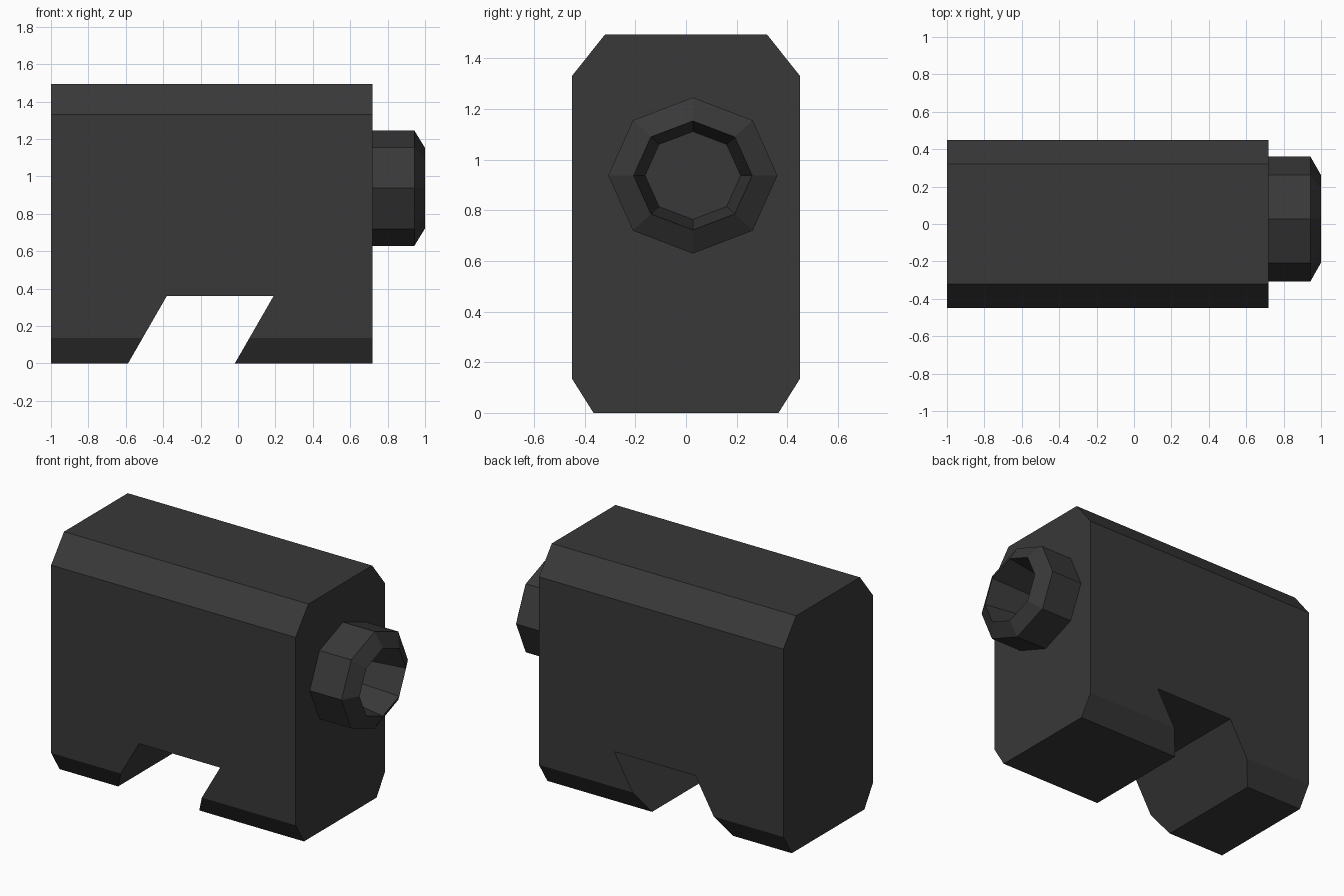
import bpy, bmesh, math

if "Cube" in bpy.data.objects:
    bpy.data.objects.remove(bpy.data.objects["Cube"])

mat = bpy.data.materials.new("charcoal")
mat.diffuse_color = (0.04, 0.04, 0.04, 1)
mat.use_nodes = True
mat.node_tree.nodes["Principled BSDF"].inputs["Base Color"].default_value = mat.diffuse_color


def loft(name, rings, closed=False):
    """Skin a list of equal-length point rings; cap the ends or join them in a loop."""
    bm = bmesh.new()
    vs = [[bm.verts.new(p) for p in r] for r in rings]
    n = len(rings[0])
    pairs = list(zip(vs, vs[1:])) + ([(vs[-1], vs[0])] if closed else [])
    for a, b in pairs:
        for i in range(n):
            j = (i + 1) % n
            bm.faces.new((a[i], a[j], b[j], b[i]))
    if not closed:
        bm.faces.new(vs[0])
        bm.faces.new(vs[-1])
    bmesh.ops.recalc_face_normals(bm, faces=bm.faces)
    me = bpy.data.meshes.new(name)
    bm.to_mesh(me)
    bm.free()
    me.materials.append(mat)
    ob = bpy.data.objects.new(name, me)
    bpy.context.collection.objects.link(ob)
    return ob


# Body: chamfered block extruded along x
half = [(0.365, 0), (0.45, 0.135), (0.45, 1.33), (0.32, 1.493)]
profile = half + [(-y, z) for y, z in reversed(half)]
body = loft("body", [[(x, y, z) for y, z in profile] for x in (-1, 0.72)])

# Slanted notch cut through the underside
slope = 0.207 / 0.36
notch = [(-0.588 - 0.1 * slope, -0.1), (-0.381, 0.36),
         (0.19, 0.36), (-0.017 - 0.1 * slope, -0.1)]
cutter = loft("notch_cutter", [[(x, y, z) for x, z in notch] for y in (-0.6, 0.6)])
cutter.hide_render = True
mod = body.modifiers.new("notch", 'BOOLEAN')
mod.operation = 'DIFFERENCE'
mod.solver = 'EXACT'
mod.object = cutter
bpy.context.view_layer.objects.active = body
bpy.ops.object.modifier_apply(modifier=mod.name)
bpy.data.objects.remove(cutter)

# Nozzle: hollow eight-sided tube with a bevelled rim, sunk slightly into the body
stations = [(0.71, 0.334, 0.308), (0.943, 0.334, 0.308),
            (1.0, 0.234, 0.215), (0.71, 0.187, 0.172)]
rings = [[(x, 0.027 + ry * math.cos(k * math.pi / 4), 0.937 + rz * math.sin(k * math.pi / 4))
          for k in range(8)] for x, ry, rz in stations]
loft("nozzle", rings, closed=True)
